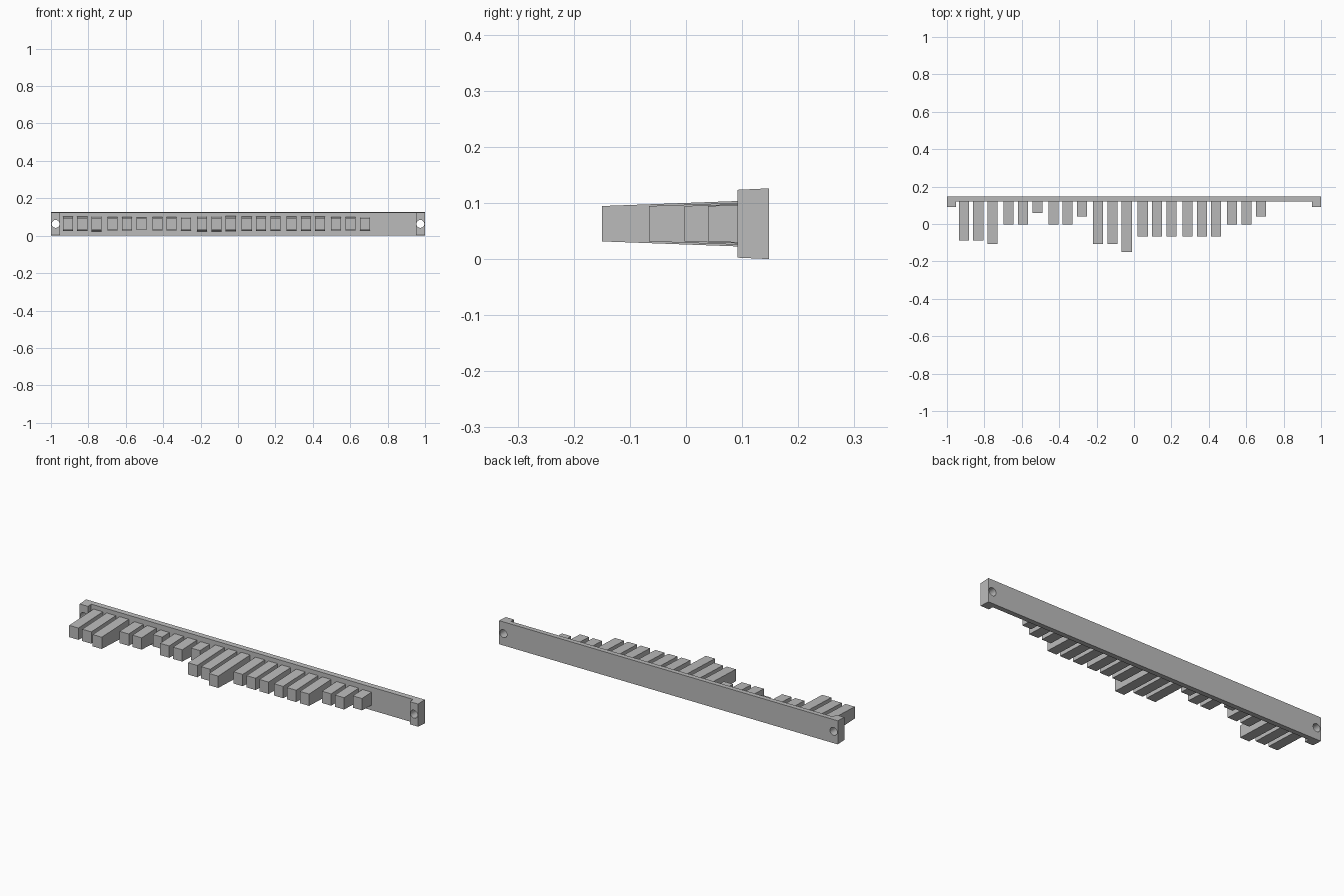
import bpy
import bmesh
from mathutils import Matrix

old = bpy.data.objects.get("Cube")
if old:
    bpy.data.objects.remove(old, do_unlink=True)

MID_Z = 0.063
BACK, FACE, FOOT = 0.148, 0.12, 0.092

grey = bpy.data.materials.new("plain grey")
grey.use_nodes = True
grey.diffuse_color = (0.5, 0.5, 0.5, 1)
grey.node_tree.nodes["Principled BSDF"].inputs["Base Color"].default_value = (0.5, 0.5, 0.5, 1)


def add_object(name, bm):
    bmesh.ops.recalc_face_normals(bm, faces=bm.faces)
    mesh = bpy.data.meshes.new(name)
    bm.to_mesh(mesh)
    bm.free()
    mesh.materials.append(grey)
    obj = bpy.data.objects.new(name, mesh)
    bpy.context.collection.objects.link(obj)
    return obj


def drafted_prism(name, outline, half_height):
    """Extrude a plan outline in z, with a half height that depends on y."""
    bm = bmesh.new()
    low = [bm.verts.new((x, y, MID_Z - half_height(y))) for x, y in outline]
    high = [bm.verts.new((x, y, MID_Z + half_height(y))) for x, y in outline]
    bm.faces.new(low)
    bm.faces.new(high)
    for i in range(len(low)):
        j = (i + 1) % len(low)
        bm.faces.new((low[i], low[j], high[j], high[i]))
    return add_object(name, bm)


# Long rail with a foot at each end, tapering slightly towards the front
half_plan = [(1, BACK), (1, FOOT), (0.951, FOOT), (0.951, FACE)]
plan = half_plan + [(-x, y) for x, y in reversed(half_plan)]
rail = drafted_prism("rail", plan, lambda y: MID_Z - 0.045 * (BACK - y))

# Screw holes through the feet
bm = bmesh.new()
for side in (-1, 1):
    place = Matrix.Translation((side * 0.975, FACE, MID_Z)) @ Matrix.Rotation(1.570796, 4, "X")
    bmesh.ops.create_cone(bm, cap_ends=True, segments=32, radius1=0.021,
                          radius2=0.021, depth=0.2, matrix=place)
cutter = add_object("hole_cutter", bm)
cut = rail.modifiers.new("screw holes", "BOOLEAN")
cut.operation = "DIFFERENCE"
cut.solver = "EXACT"
cut.object = cutter
bpy.context.view_layer.objects.active = rail
rail.select_set(True)
bpy.ops.object.modifier_apply(modifier=cut.name)
bpy.data.objects.remove(cutter, do_unlink=True)
bpy.ops.object.shade_smooth_by_angle()

# Teeth in groups of three; each length is a whole number of steps
groups = [(10, 10, 11), (6, 6, 3), (6, 6, 4), (11, 11, 13),
          (9, 9, 9), (9, 9, 9), (6, 6, 4)]
for g, group in enumerate(groups):
    for t, steps in enumerate(group):
        x = -0.909 + 0.239 * g + 0.0765 * t
        tip = 0.123 - 0.021 * steps
        outline = [(x - 0.027, tip), (x + 0.027, tip),
                   (x + 0.027, FACE + 0.005), (x - 0.027, FACE + 0.005)]
        drafted_prism(f"tooth_{g * 3 + t + 1}", outline,
                      lambda y: 0.0315 + 0.037 * (y - tip))
